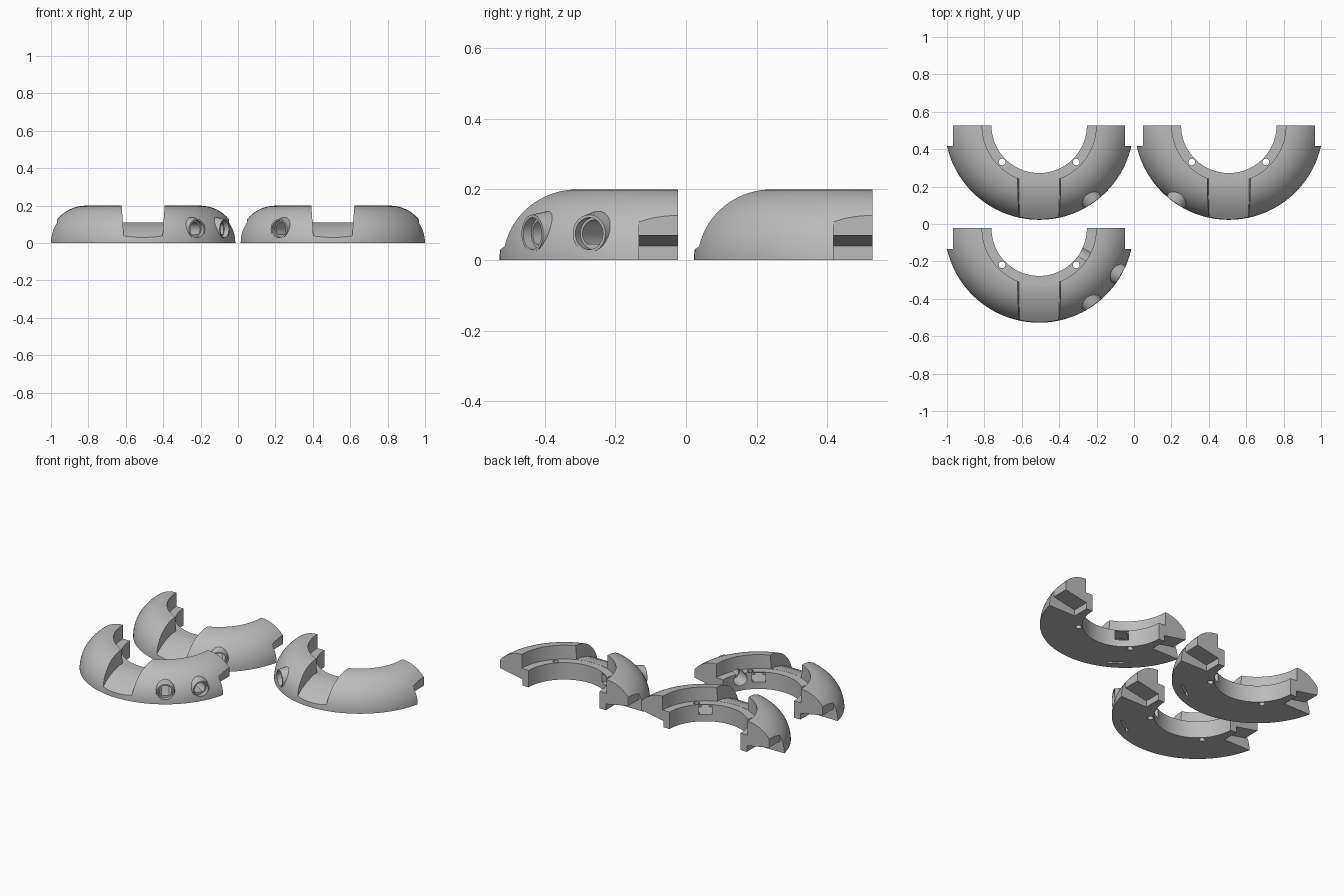
import bpy, bmesh
from math import sin, cos, pi, radians
from mathutils import Matrix, Vector

if "Cube" in bpy.data.objects:
    bpy.data.objects.remove(bpy.data.objects["Cube"], do_unlink=True)

grey = bpy.data.materials.new("plain grey")
grey.use_nodes = True
grey.diffuse_color = (0.5, 0.5, 0.5, 1)
grey.node_tree.nodes["Principled BSDF"].inputs["Base Color"].default_value = (0.5, 0.5, 0.5, 1)

INNER, STEP, OUTER = 0.255, 0.305, 0.505
LEDGE, TOP, HOLE_Z = 0.11, 0.2, 0.075


def solid(name, loops):
    """Skin a list of equal closed loops and cap both ends."""
    bm = bmesh.new()
    rows = [[bm.verts.new(p) for p in loop] for loop in loops]
    n = len(rows[0])
    for low, high in zip(rows, rows[1:]):
        for i in range(n):
            j = (i + 1) % n
            bm.faces.new((low[i], low[j], high[j], high[i]))
    bm.faces.new(rows[0][::-1])
    bm.faces.new(rows[-1])
    bmesh.ops.recalc_face_normals(bm, faces=bm.faces)
    mesh = bpy.data.meshes.new(name)
    bm.to_mesh(mesh)
    bm.free()
    mesh.materials.append(grey)
    obj = bpy.data.objects.new(name, mesh)
    bpy.context.collection.objects.link(obj)
    return obj


def prism(name, pts, a, b, frame, flare=0.0, scale=1.0):
    """Extrude a (u, v) outline from a to b along the third axis of the frame."""
    near = [frame @ Vector((u, v, a - flare * v)) for u, v in pts]
    far = [frame @ Vector((u * scale, v * scale, b + flare * v)) for u, v in pts]
    return solid(name, [near, far])


def circle(r, floor=-1.0):
    n = 40
    return [(r * cos(2 * pi * i / n), max(r * sin(2 * pi * i / n), floor)) for i in range(n)]


def flat_circle(r, floor):
    """Round outline with a flat bottom."""
    return [p for p in circle(r) if p[1] > floor] and dedupe(circle(r, floor))


def dedupe(pts):
    flat = min(v for u, v in pts)
    row = [u for u, v in pts if v == flat]
    ends = (min(row), max(row))
    return [(u, v) for u, v in pts if v > flat or u in ends]


def box(w, h):
    return [(-w, -h), (w, -h), (w, h), (-w, h)]


def axes(u, v, w, origin=(0, 0, 0)):
    return Matrix((u, v, w)).transposed().to_4x4().copy() if origin == (0, 0, 0) else \
        Matrix.Translation(origin) @ Matrix((u, v, w)).transposed().to_4x4()


def radial(deg):
    """Frame looking outward through the ring wall at hole height."""
    t = radians(deg)
    return axes((-sin(t), cos(t), 0), (0, 0, 1), (cos(t), sin(t), 0), (0, 0, HOLE_Z))


def combine(obj, other, op):
    mod = obj.modifiers.new(op, "BOOLEAN")
    mod.operation, mod.solver, mod.object = op, "EXACT", other
    bpy.context.view_layer.objects.active = obj
    bpy.ops.object.modifier_apply(modifier=mod.name)
    bpy.data.objects.remove(other, do_unlink=True)


X, Y, Z = (1, 0, 0), (0, 1, 0), (0, 0, 1)


def half_ring(name, centre, main_hole, side_hole=None):
    # Domed half ring with an inner ledge
    profile = [(INNER, 0), (INNER, LEDGE), (STEP, LEDGE)]
    for i in range(21):
        t = pi / 2 * (1 - i / 20)
        profile.append((STEP + (OUTER - STEP) * cos(t), TOP * sin(t)))
    steps = 80
    loops = []
    for i in range(steps + 1):
        t = pi + pi * i / steps
        loops.append([(r * cos(t), r * sin(t), z) for r, z in profile])
    ring = solid(name, loops)

    # Bosses around the outer openings
    holes = [h for h in (main_hole, side_hole) if h is not None]
    for deg in holes:
        boss = prism("boss", circle(0.072), 0.40, 0.503, radial(deg), scale=0.74)
        combine(ring, boss, "UNION")

    cutters = []
    # Front notch with a sloping floor
    floor = [(-0.6, 0.03), (-0.503, 0.03), (-0.45, 0.066), (-0.39, 0.093),
             (-0.32, 0.111), (-0.265, 0.111), (-0.265, 0.3), (-0.6, 0.3)]
    cutters.append(prism("notch", floor, -0.101, 0.101, axes(Y, Z, X), flare=0.07))

    # Undercut joints at both ends
    for side in (-1, 1):
        joint = [(0.30, -0.1), (0.30, 0.04), (0.46, 0.07), (0.46, 0.3), (0.7, 0.3), (0.7, -0.1)]
        pts = [(side * u, v) for u, v in joint]
        cutters.append(prism("joint", pts, -0.11, 0.1, axes(X, Z, Y)))
        # Pin holes through the ledge
        pin = axes(X, Y, Z, (side * 0.198, -0.196, 0))
        cutters.append(prism("pin_hole", circle(0.018), -0.1, 0.15, pin))

    # Stepped openings through the wall
    for deg in holes:
        f = radial(deg)
        cutters.append(prism("counterbore", circle(0.045), 0.475, 0.6, f))
        cutters.append(prism("bore", flat_circle(0.038, -0.03), 0.34, 0.49, f))
        mouth = box(0.04, 0.03) if deg == main_hole else circle(0.043)
        cutters.append(prism("mouth", mouth, 0.2, 0.36, f))

    # Thin slot in the underside below the main opening
    t = radians(main_hole)
    slot = axes((-sin(t), cos(t), 0), (cos(t), sin(t), 0), Z, (0.445 * cos(t), 0.445 * sin(t), 0))
    cutters.append(prism("slot", box(0.065, 0.007), -0.1, 0.035, slot))

    for c in cutters:
        combine(ring, c, "DIFFERENCE")

    bpy.ops.object.select_all(action="DESELECT")
    ring.select_set(True)
    bpy.context.view_layer.objects.active = ring
    bpy.ops.object.shade_smooth_by_angle(angle=radians(25))
    ring.location = (centre[0], centre[1], 0)


half_ring("right_back_half_ring", (-0.507, 0.5275), -55)
half_ring("left_back_half_ring", (0.507, 0.5275), -125)
half_ring("right_front_half_ring", (-0.507, -0.0225), -55, -30)
